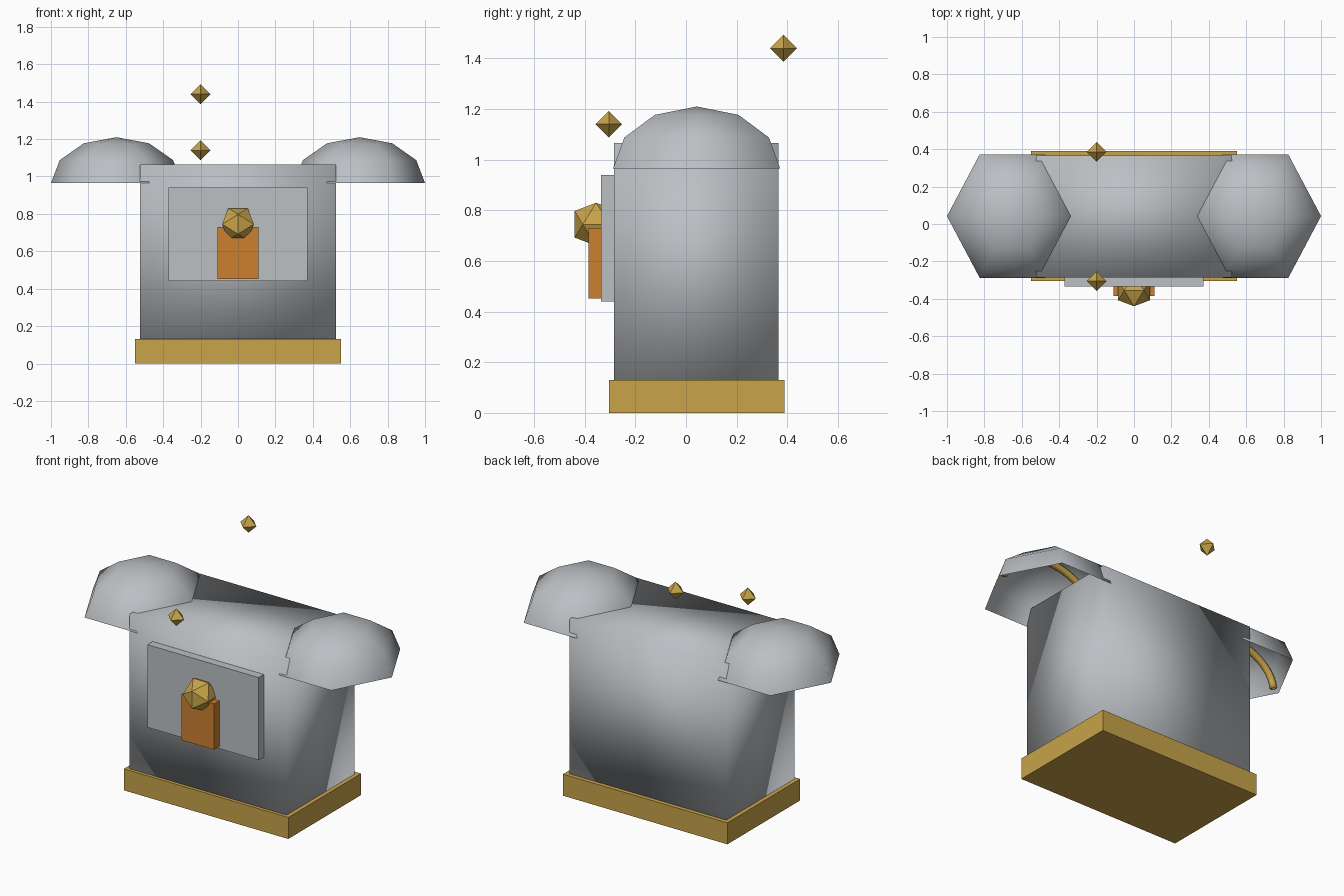
import bpy, bmesh, math
from mathutils import Vector

if "Cube" in bpy.data.objects:
    bpy.data.objects.remove(bpy.data.objects["Cube"])


def material(name, rgb):
    m = bpy.data.materials.new(name)
    m.diffuse_color = (*rgb, 1)
    m.use_nodes = True
    m.node_tree.nodes["Principled BSDF"].inputs["Base Color"].default_value = m.diffuse_color
    return m


SILVER = material("silver", (0.50, 0.525, 0.55))
GOLD = material("gold", (0.58, 0.37, 0.068))
BRONZE = material("bronze", (0.60, 0.215, 0.03))


def finish(name, bm, mat, smooth=False):
    bmesh.ops.recalc_face_normals(bm, faces=bm.faces)
    for f in bm.faces:
        f.smooth = smooth
    me = bpy.data.meshes.new(name)
    bm.to_mesh(me)
    bm.free()
    me.materials.append(mat)
    ob = bpy.data.objects.new(name, me)
    bpy.context.collection.objects.link(ob)
    return ob


def box(name, lo, hi, mat, smooth=False):
    bm = bmesh.new()
    bmesh.ops.create_cube(bm, size=1)
    for v in bm.verts:
        v.co = [(a + b) / 2 + c * (b - a) for a, b, c in zip(lo, hi, v.co)]
    return finish(name, bm, mat, smooth)


def hull(name, points, center, mat):
    bm = bmesh.new()
    for p in points:
        bm.verts.new(Vector(center) + Vector(p))
    bmesh.ops.convex_hull(bm, input=bm.verts)
    return finish(name, bm, mat)


def shoulder_pad(name, cx):
    # open six-sided dome, corners pointing sideways
    bm = bmesh.new()
    rings = []
    for i in range(3):
        e = math.radians(30 * i)
        rings.append([bm.verts.new((cx + 0.35 * math.cos(e) * math.cos(k * math.pi / 3),
                                    0.042 + 0.381 * math.cos(e) * math.sin(k * math.pi / 3),
                                    0.965 + 0.245 * math.sin(e))) for k in range(6)])
    top = bm.verts.new((cx, 0.042, 1.21))
    for k in range(6):
        n = (k + 1) % 6
        for a, b in zip(rings, rings[1:]):
            bm.faces.new((a[k], a[n], b[n], b[k]))
        bm.faces.new((rings[2][k], rings[2][n], top))
    ob = finish(name, bm, SILVER, True)
    # normals must face outward on the open shell
    if ob.data.polygons[2].normal.z < 0:
        ob.data.flip_normals()


def shoulder_rib(name, cx):
    # half ring that runs under the dome
    bm = bmesh.new()
    steps, sides, r = 24, 8, 0.02
    loops = []
    for i in range(steps + 1):
        t = math.radians(4 + 172 * i / steps)
        c, s = math.cos(t), math.sin(t)
        loops.append([])
        for k in range(sides):
            a = 2 * math.pi * k / sides
            d = r * math.cos(a)
            loops[-1].append(bm.verts.new((cx + (0.312 + d) * c, 0.042 + r * math.sin(a),
                                           0.968 + (0.212 + d) * s)))
    for a, b in zip(loops, loops[1:]):
        for k in range(sides):
            n = (k + 1) % sides
            bm.faces.new((a[k], a[n], b[n], b[k]))
    bm.faces.new(loops[0])
    bm.faces.new(loops[-1])
    finish(name, bm, GOLD, True)


# torso, belt and chest plates
box("torso", (-0.525, -0.285, 0.10), (0.525, 0.365, 1.065), SILVER, True)
box("belt", (-0.55, -0.305, 0), (0.55, 0.39, 0.13), GOLD)
box("chest_plate", (-0.372, -0.335, 0.44), (0.372, -0.28, 0.94), SILVER)
box("emblem_block", (-0.11, -0.385, 0.452), (0.11, -0.33, 0.73), BRONZE)

# twenty-sided chest gem
u = 0.0525
g = u * (1 + math.sqrt(5)) / 2
pts = []
for a in (u, -u):
    for b in (g, -g):
        pts += [(0, b, a), (a, 0, b), (b, a, 0)]
hull("chest_gem", pts, (0, -0.355, 0.745), GOLD)

# shoulders
for side, sx in (("left", -1), ("right", 1)):
    shoulder_pad(side + "_shoulder_pad", 0.65 * sx)
    shoulder_rib(side + "_shoulder_rib", 0.65 * sx)

# floating eight-sided studs
q = 0.053
octa = [(q, 0, 0), (-q, 0, 0), (0, q, 0), (0, -q, 0), (0, 0, q), (0, 0, -q)]
hull("front_stud", octa, (-0.2, -0.305, 1.14), GOLD)
hull("back_stud", octa, (-0.2, 0.385, 1.44), GOLD)
